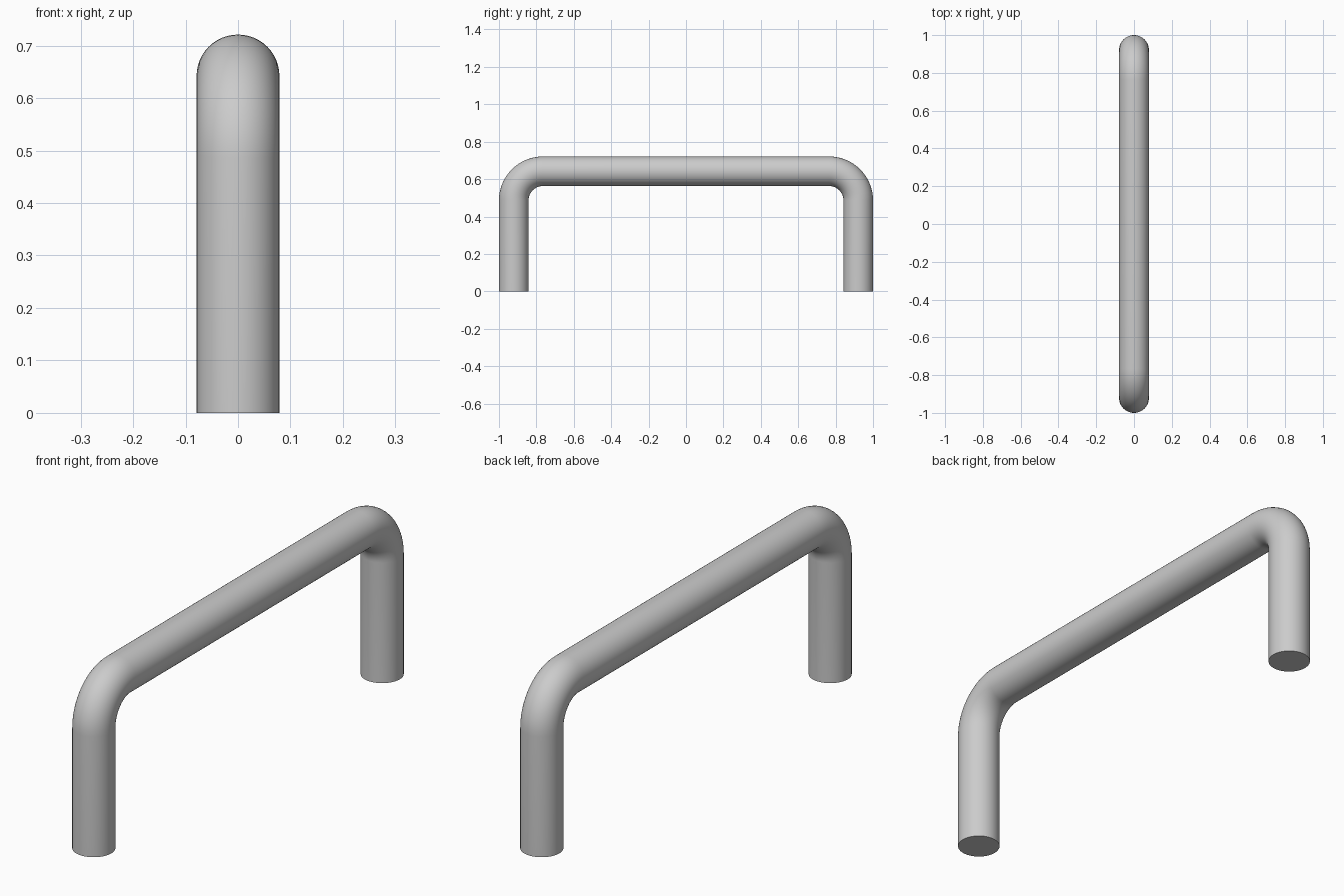
import bpy, bmesh
from math import sin, cos, pi, radians

if "Cube" in bpy.data.objects:
    bpy.data.objects.remove(bpy.data.objects["Cube"])

R = 0.079              # bar radius
Y = 1.0 - R            # leg centre line
Z = 0.721 - R          # grip centre line
BEND = 0.156           # bend radius along the centre line
SIDES, STEPS = 48, 16

# Centre line in the YZ plane: (y, z, angle of the ring's outward normal)
half = [(Y, 0.0, 0.0)]
for i in range(STEPS + 1):
    a = pi / 2 * i / STEPS
    half.append((Y - BEND + BEND * cos(a), Z - BEND + BEND * sin(a), a))
path = half + [(-y, z, pi - a) for y, z, a in reversed(half)]

# Sweep a circle along the centre line
bm = bmesh.new()
rings = []
for y, z, a in path:
    ring = []
    for k in range(SIDES):
        t = 2 * pi * k / SIDES
        u = R * cos(t)
        ring.append(bm.verts.new((R * sin(t), y + u * cos(a), z + u * sin(a))))
    rings.append(ring)
for r0, r1 in zip(rings, rings[1:]):
    for k in range(SIDES):
        n = (k + 1) % SIDES
        bm.faces.new((r0[k], r0[n], r1[n], r1[k]))

# Flat feet
bm.faces.new(rings[0])
bm.faces.new(rings[-1])
bmesh.ops.recalc_face_normals(bm, faces=bm.faces)

mesh = bpy.data.meshes.new("pull_handle")
bm.to_mesh(mesh)
bm.free()
handle = bpy.data.objects.new("pull_handle", mesh)
bpy.context.collection.objects.link(handle)
bpy.context.view_layer.objects.active = handle
handle.select_set(True)
bpy.ops.object.shade_smooth_by_angle(angle=radians(40))
